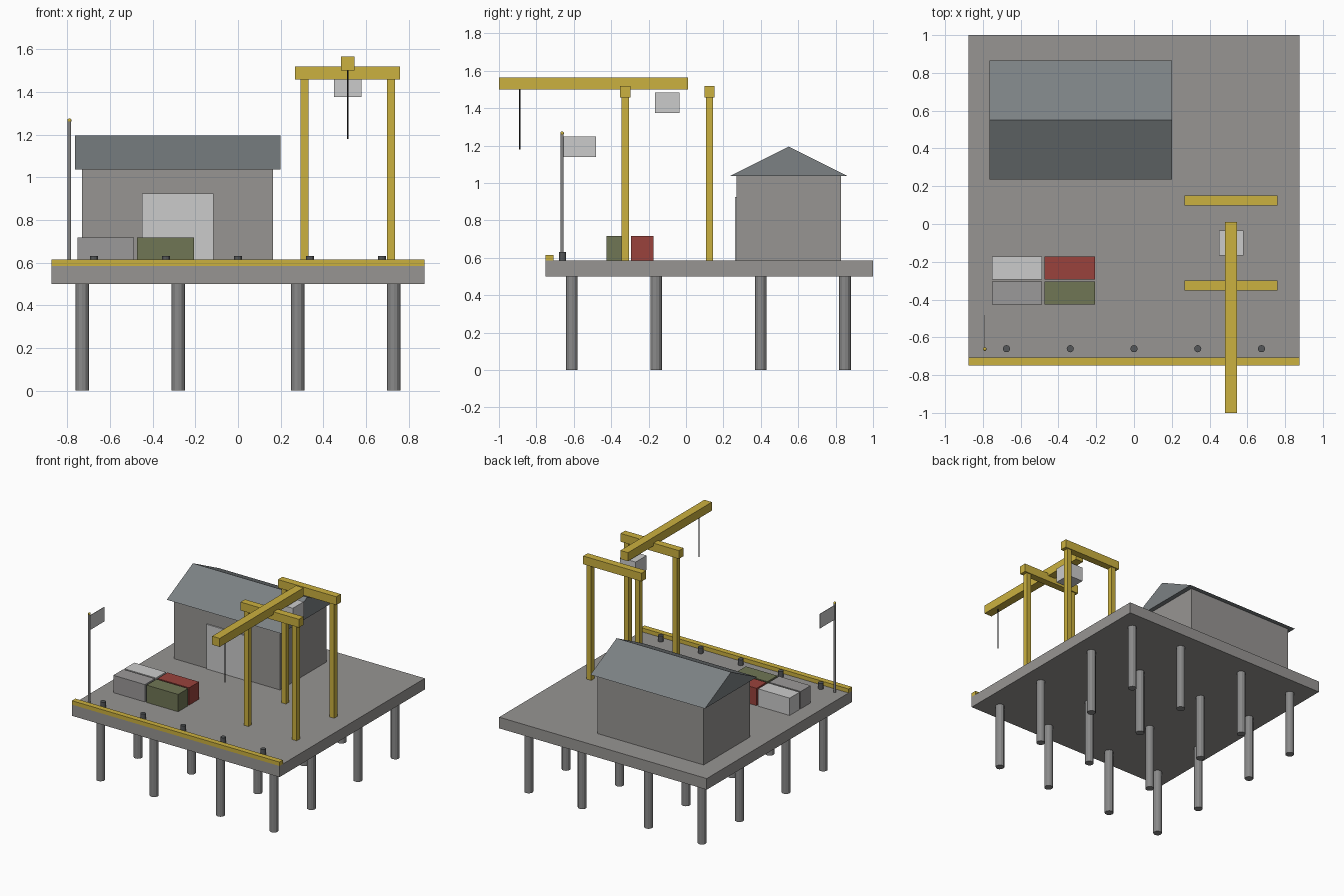
import bpy
import bmesh
from mathutils import Matrix

cube = bpy.data.objects.get("Cube")
if cube:
    bpy.data.objects.remove(cube, do_unlink=True)


def material(name, r, g, b):
    m = bpy.data.materials.new(name)
    m.use_nodes = True
    m.diffuse_color = (r, g, b, 1)
    m.node_tree.nodes["Principled BSDF"].inputs["Base Color"].default_value = (r, g, b, 1)
    return m


concrete = material("concrete", 0.31, 0.30, 0.29)
yellow = material("crane yellow", 0.60, 0.44, 0.05)
pale = material("pale grey", 0.60, 0.60, 0.60)
mid_grey = material("container grey", 0.33, 0.32, 0.32)
red = material("container red", 0.32, 0.055, 0.045)
olive = material("container olive", 0.16, 0.18, 0.09)
slate = material("roof slate", 0.20, 0.22, 0.23)
steel = material("pile steel", 0.25, 0.25, 0.25)
dark = material("dark iron", 0.09, 0.095, 0.10)
black = material("cable black", 0.02, 0.02, 0.02)


def finish(name, bm, mat):
    bmesh.ops.recalc_face_normals(bm, faces=bm.faces)
    mesh = bpy.data.meshes.new(name)
    bm.to_mesh(mesh)
    bm.free()
    mesh.materials.append(mat)
    ob = bpy.data.objects.new(name, mesh)
    bpy.context.collection.objects.link(ob)
    return ob


def box(name, mat, x, y, z):
    """Box from (low, high) ranges on each axis."""
    bm = bmesh.new()
    ranges = (x, y, z)
    size = Matrix.Diagonal([b - a for a, b in ranges] + [1])
    centre = Matrix.Translation([(a + b) / 2 for a, b in ranges])
    bmesh.ops.create_cube(bm, size=1, matrix=centre @ size)
    return finish(name, bm, mat)


def cylinder(name, mat, x, y, z, radius, sides=12):
    bm = bmesh.new()
    bmesh.ops.create_cone(bm, cap_ends=True, segments=sides, radius1=radius, radius2=radius,
                          depth=z[1] - z[0], matrix=Matrix.Translation((x, y, sum(z) / 2)))
    return finish(name, bm, mat)


def around(c, half):
    return (c - half, c + half)


DECK = 0.585

# Pier deck, edge curb and piles
box("deck", concrete, (-0.875, 0.875), (-0.75, 1), (0.5, DECK))
box("edge_curb", yellow, (-0.875, 0.875), (-0.75, -0.708), (DECK, 0.615))
for x in (-0.73, -0.28, 0.28, 0.73):
    for y in (-0.61, -0.16, 0.40, 0.85):
        cylinder("pile", steel, x, y, (0, 0.5), 0.031)

# Mooring bollards
for i in range(-2, 3):
    cylinder("bollard", dark, i * 0.3375, -0.66, (DECK, 0.63), 0.019)

# Warehouse with door and gable roof
box("warehouse_walls", concrete, (-0.73, 0.165), (0.27, 0.83), (DECK, 1.04))
box("warehouse_door", pale, (-0.45, -0.115), (0.261, 0.27), (DECK, 0.925))
bm = bmesh.new()
gable = bm.faces.new([bm.verts.new((-0.765, y, z))
                      for y, z in ((0.235, 1.037), (0.865, 1.037), (0.55, 1.195))])
end = bmesh.ops.extrude_face_region(bm, geom=[gable], use_keep_orig=True)
bmesh.ops.translate(bm, vec=(0.965, 0, 0),
                    verts=[v for v in end["geom"] if isinstance(v, bmesh.types.BMVert)])
finish("warehouse_roof", bm, slate)

# Cargo containers
rows = {-0.365: (mid_grey, olive), -0.233: (pale, red)}
for y, mats in rows.items():
    for x, mat in zip((-0.62, -0.34), mats):
        box("container", mat, around(x, 0.133), around(y, 0.06), (DECK, 0.717))

# Gantry crane: two portal frames, boom, cab and hoist cable
CRANE_X = 0.514
for y in (-0.325, 0.125):
    for side in (-1, 1):
        box("crane_leg", yellow, around(CRANE_X + side * 0.203, 0.019), around(y, 0.019), (DECK, 1.458))
    box("crane_crossbeam", yellow, around(CRANE_X, 0.246), around(y, 0.027), (1.457, 1.52))
box("crane_boom", yellow, around(CRANE_X, 0.032), (-1, 0.01), (1.5, 1.565))
box("crane_cab", pale, around(CRANE_X, 0.065), (-0.167, -0.035), (1.375, 1.485))
cylinder("hoist_cable", black, CRANE_X, -0.89, (1.18, 1.5), 0.004, 8)

# Flagpole with finial and flag
cylinder("flagpole", steel, -0.79, -0.662, (DECK, 1.265), 0.008)
bm = bmesh.new()
bmesh.ops.create_uvsphere(bm, u_segments=12, v_segments=8, radius=0.01,
                          matrix=Matrix.Translation((-0.79, -0.662, 1.266)))
finish("flagpole_finial", bm, yellow)
box("flag", pale, around(-0.79, 0.002), (-0.66, -0.482), (1.14, 1.25))
